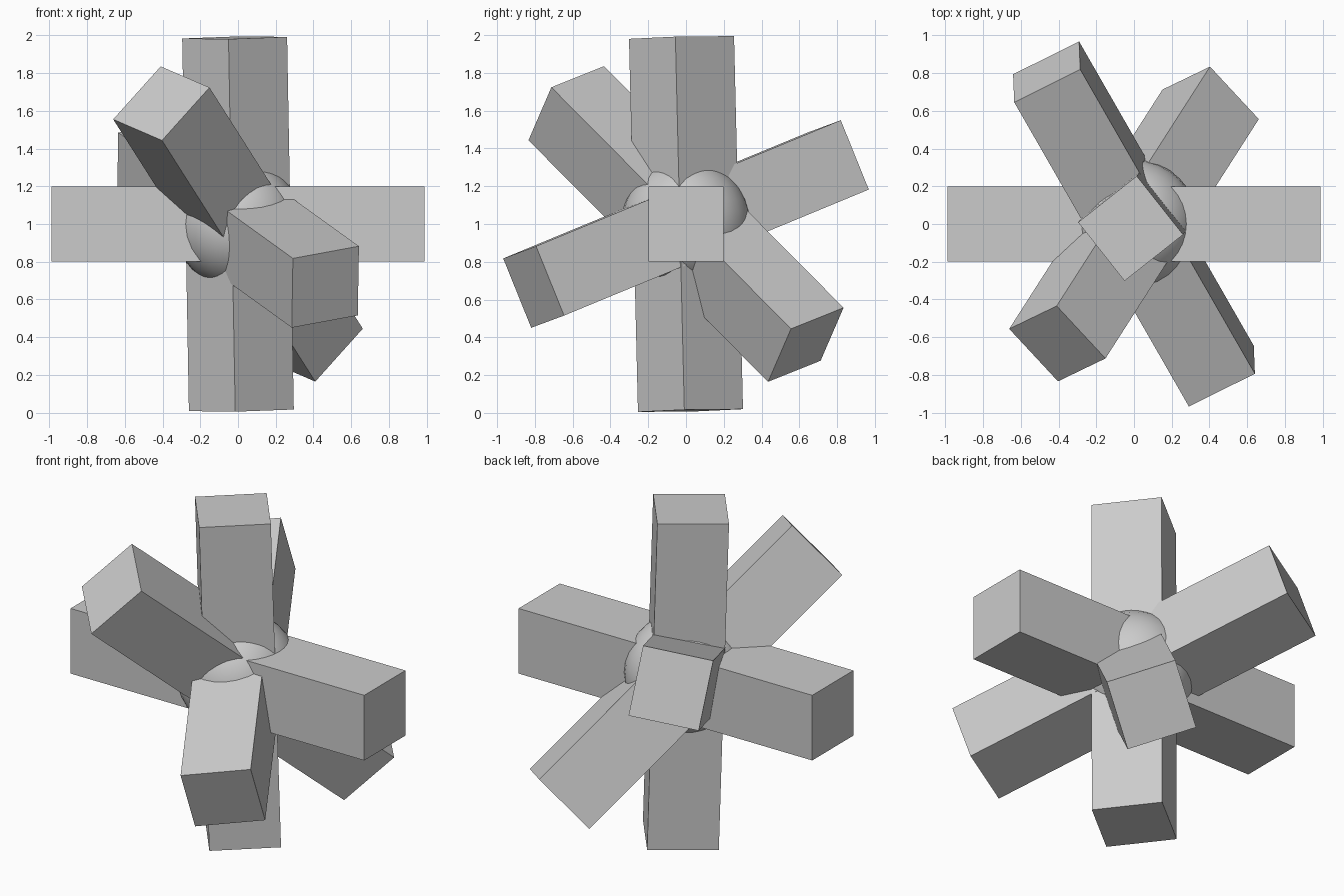
import bpy
from mathutils import Matrix, Vector

cube = bpy.data.objects.get("Cube")
if cube:
    bpy.data.objects.remove(cube, do_unlink=True)

grey = bpy.data.materials.new("light_grey")
grey.use_nodes = True
colour = (0.6, 0.6, 0.6, 1)
grey.diffuse_color = colour
grey.node_tree.nodes["Principled BSDF"].inputs["Base Color"].default_value = colour

CENTRE = Vector((0, 0, 1))
HALF_LENGTH, HALF_WIDTH = 0.988, 0.198


def beam(name, axis, side):
    """Square beam through the centre, along axis, with one face towards side."""
    a = Vector(axis).normalized()
    s = Vector(side)
    s = (s - a * s.dot(a)).normalized()
    t = a.cross(s)
    turn = Matrix((s, t, a)).transposed().to_4x4()
    bpy.ops.mesh.primitive_cube_add(size=2)
    obj = bpy.context.object
    obj.name = name
    size = Matrix.Diagonal((HALF_WIDTH, HALF_WIDTH, HALF_LENGTH, 1))
    obj.data.transform(turn @ size)
    obj.location = CENTRE
    obj.data.materials.append(grey)


# Four crossing beams
beam("level_beam", (1, 0, 0), (0, 1, 0))
beam("upright_beam", (-0.018, -0.024, 1), (0.245, -0.31, 0))
beam("steep_beam", (-0.41, -0.64, 0.645), (0.25, 0.12, 0.28))
beam("sloping_beam", (0.465, -0.81, -0.335), (0.35, 0.175, 0.065))

# Round hub filling the gaps where the beams meet
bpy.ops.mesh.primitive_uv_sphere_add(segments=32, ring_count=16, radius=0.342, location=CENTRE)
hub = bpy.context.object
hub.name = "hub"
hub.data.materials.append(grey)
bpy.ops.object.shade_smooth()
